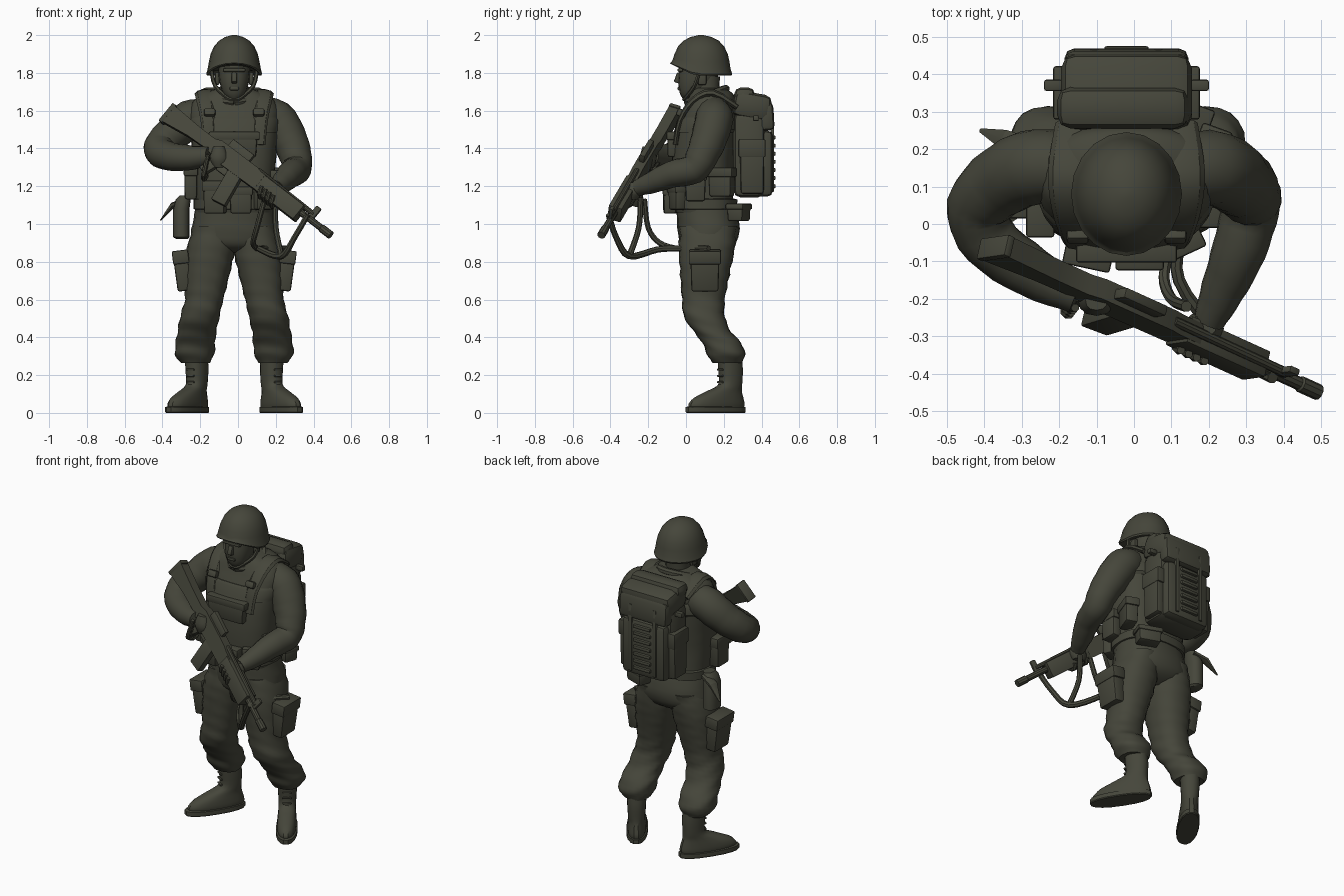
import bpy, bmesh, math, random
from mathutils import Vector, Matrix, Euler

random.seed(4)
mat = bpy.data.materials.new("dark_olive")
mat.diffuse_color = (0.06, 0.061, 0.043, 1)
CX = -0.02  # body midline


def finish(name, bm):
    bmesh.ops.recalc_face_normals(bm, faces=bm.faces)
    me = bpy.data.meshes.new(name)
    bm.to_mesh(me)
    bm.free()
    me.materials.append(mat)
    o = bpy.data.objects.new(name, me)
    bpy.context.collection.objects.link(o)
    return o


def spline(rows, k):
    """Catmull-Rom resampling of equal-length tuples."""
    if k < 2:
        return rows
    out = []
    for i in range(len(rows) - 1):
        quad = list(zip(rows[max(i - 1, 0)], rows[i], rows[i + 1], rows[min(i + 2, len(rows) - 1)]))
        for j in range(k):
            t = j / k
            out.append(tuple(0.5 * (2 * b + (c - a) * t + (2 * a - 5 * b + 4 * c - d) * t * t
                                    + (3 * b - a - 3 * c + d) * t ** 3) for a, b, c, d in quad))
    return out + [rows[-1]]


def skin(name, loops):
    bm = bmesh.new()
    vs = [[bm.verts.new(p) for p in lp] for lp in loops]
    n = len(vs[0])
    for a, b in zip(vs, vs[1:]):
        for i in range(n):
            bm.faces.new((a[i], a[(i + 1) % n], b[(i + 1) % n], b[i]))
    bm.faces.new(vs[0])
    bm.faces.new(vs[-1])
    return finish(name, bm)


def loft(name, rings, n=20, p=2.3, k=3, fold=0.0):
    """Stack of horizontal rounded sections (x, y, z, rx, ry); fold adds cloth creases."""
    loops = []
    for x, y, z, rx, ry in spline(rings, k):
        lp = []
        for i in range(n):
            a = 2 * math.pi * i / n
            c, s = math.cos(a), math.sin(a)
            f = 1 + fold * (math.sin(75 * z + 3 * s + 2 * c) + random.uniform(-.4, .4))
            lp.append((x + f * rx * math.copysign(abs(c) ** (2 / p), c),
                       y + f * ry * math.copysign(abs(s) ** (2 / p), s), z))
        loops.append(lp)
    return skin(name, loops)


def tube(name, rows, n=12, k=3, flat=1.0, fold=0.0, ref=(0, 0, 1)):
    """Round or flattened tube through (x, y, z, r)."""
    rows = spline(rows, k)
    pts = [Vector(r[:3]) for r in rows]
    loops, u = [], Vector(ref)
    for i, c in enumerate(pts):
        t = (pts[min(i + 1, len(pts) - 1)] - pts[max(i - 1, 0)]).normalized()
        u = (u - t * u.dot(t)).normalized()
        v = t.cross(u)
        lp = []
        for j in range(n):
            a = 2 * math.pi * j / n
            r = rows[i][3] * (1 + fold * (math.sin(i * 2.1 + 2 * math.sin(a)) + random.uniform(-.4, .4)))
            lp.append(c + u * (r * flat * math.cos(a)) + v * (r * math.sin(a)))
        loops.append(lp)
    return skin(name, loops)


def box(name, loc, size, rot=(0, 0, 0), bevel=0.012, taper=1.0, M=Matrix()):
    bm = bmesh.new()
    bmesh.ops.create_cube(bm, size=1)
    for v in bm.verts:
        f = taper if v.co.z < 0 else 1
        v.co = Vector((v.co.x * size[0] * f, v.co.y * size[1] * f, v.co.z * size[2]))
    if bevel:
        bmesh.ops.bevel(bm, geom=bm.edges[:], offset=bevel, segments=2, affect='EDGES', profile=.5)
    o = finish(name, bm)
    o.matrix_world = M @ Matrix.Translation(loc) @ Euler([math.radians(a) for a in rot]).to_matrix().to_4x4()
    return o


def pouch(name, loc, size, rot=(0, 0, 0)):
    """Bag with an overlapping flap."""
    box(name, loc, size, rot, taper=.92)
    R = Euler([math.radians(a) for a in rot]).to_matrix()
    box(name + "_flap", Vector(loc) + R @ Vector((0, 0, size[2] * .36)),
        (size[0] * 1.08, size[1] * 1.1, size[2] * .34), rot, bevel=.008)


# helmet with raised front rim
h = loft("helmet", [(CX, .08, z, rx, ry) for z, rx, ry in (
    (1.81, .12, .13), (1.785, .143, .16), (1.795, .148, .165), (1.82, .141, .156), (1.86, .134, .15),
    (1.90, .125, .141), (1.94, .107, .122), (1.97, .081, .094), (1.99, .048, .056), (2.0, .012, .012))],
    n=20, p=2, k=1)
for v in h.data.vertices:
    if v.co.y < .05 and v.co.z < 1.88:
        v.co.z += .45 * (.05 - v.co.y) * (1.88 - v.co.z) / .09

# head
loft("head", [(CX, .012, 1.665, .03, .03), (CX, .03, 1.69, .058, .062), (CX, .05, 1.735, .074, .09),
              (CX, .065, 1.78, .082, .105), (CX, .075, 1.87, .087, .105)], n=16, k=2)
box("nose", (CX, -.037, 1.772), (.03, .04, .055), (-20, 0, 0), .008)
box("brow", (CX, -.03, 1.815), (.12, .03, .02), bevel=.008)
box("mouth", (CX, -.032, 1.717), (.05, .025, .018), bevel=.006)
loft("neck", [(CX, .1, 1.6, .085, .085), (CX, .1, 1.68, .07, .075), (CX, .1, 1.78, .07, .08)])
for s in (-1, 1):
    box("ear", (CX + s * .09, .085, 1.77), (.025, .045, .07), bevel=.01)
    tube("chin_strap", [(CX + s * .12, .07, 1.81, .011), (CX + s * .1, .045, 1.73, .011),
                        (CX + s * .03, -.005, 1.665, .01), (CX, -.01, 1.66, .01)], n=6)

# torso, vest and collar
loft("vest", [(CX, .1, 1.06, .2, .15), (CX, .09, 1.13, .205, .16), (CX, .085, 1.25, .215, .162),
              (CX, .095, 1.4, .225, .165), (CX, .11, 1.52, .235, .155), (CX, .125, 1.6, .238, .14),
              (CX, .135, 1.66, .21, .125), (CX, .135, 1.695, .15, .11), (CX, .12, 1.72, .08, .08)],
     n=28, p=2.6, fold=.006)
tube("collar", [(CX + .105 * math.cos(a), .11 + .1 * math.sin(a), 1.68 + .035 * math.sin(a), .022)
                for a in [i * math.pi / 8 - math.pi / 2 for i in range(17)]], n=8, k=1)
loft("vest_band", [(CX, .1, 1.485, .232, .168), (CX, .11, 1.5, .238, .17), (CX, .115, 1.55, .242, .163),
                   (CX, .118, 1.565, .235, .152)], n=28, p=2.6, k=1)
for s in (-1, 1):
    tube("pack_strap", [(CX + s * .13, -.055, 1.42, .035), (CX + s * .14, -.03, 1.55, .038),
                        (CX + s * .155, .04, 1.655, .045), (CX + s * .16, .14, 1.695, .05),
                        (CX + s * .15, .27, 1.62, .04)], n=8, flat=.4, ref=(0, -1, 0))
    box("strap_buckle", (CX + s * .13, -.032, 1.59), (.06, .035, .04), (-25, 0, 0), .01)
pouch("chest_pouch", (CX, -.07, 1.42), (.25, .06, .13))

# belt and its pouches
loft("belt", [(CX, .1, 1.075, .2, .15), (CX, .1, 1.08, .215, .17), (CX, .1, 1.13, .215, .172),
              (CX, .1, 1.135, .2, .15)], n=28, p=2.5, k=1)
for name, loc, size, rz in (
        ("front_pouch", (-.12, -.075, 1.14), (.12, .08, .17), -12),
        ("front_pouch", (.015, -.085, 1.125), (.12, .07, .14), 0),
        ("front_pouch", (.13, -.045, 1.14), (.1, .07, .13), 25),
        ("side_pouch", (-.25, .03, 1.22), (.07, .12, .18), 0),
        ("side_pouch", (.205, .05, 1.2), (.07, .11, .16), 0),
        ("side_pouch", (.2, .19, 1.22), (.08, .13, .15), -20),
        ("rear_pouch", (.13, .28, 1.06), (.14, .09, .09), -20)):
    pouch(name, loc, size, (0, 0, rz))
loft("canteen", [(-.295, .17, .92, .03, .04), (-.3, .17, .93, .043, .06), (-.3, .17, 1.08, .043, .06),
                 (-.29, .17, 1.13, .04, .05), (-.28, .17, 1.15, .03, .04)], n=14, k=1)
tube("tool_blade", [(-.27, .2, 1.13, .03), (-.345, .225, 1.1, .03), (-.41, .25, 1.02, .006)], n=6, k=1, flat=.5)

# trousers
loft("trouser_seat", [(CX, .1, 1.12, .2, .15), (CX, .115, 1.03, .215, .163), (CX, .12, .95, .228, .163),
                      (CX, .115, .9, .215, .145), (CX, .11, .87, .17, .115), (CX, .11, .85, .07, .07)],
     n=24, fold=.008)
for s in (-1, 1):
    loft("trouser_leg", [(CX + s * d, y, z, rx, ry) for d, y, z, rx, ry in (
        (.105, .12, .99, .108, .15), (.123, .11, .87, .128, .148), (.143, .1, .73, .118, .13),
        (.16, .092, .6, .102, .113), (.182, .097, .51, .104, .108), (.197, .14, .43, .102, .098),
        (.205, .19, .37, .105, .103), (.21, .212, .31, .103, .1), (.205, .218, .265, .078, .08))],
        n=20, k=4, fold=.03)
    pouch("thigh_pocket", (CX + s * .275, .1, .75), (.08, .155, .21), (0, s * 7, 0))
    # boots, turned outwards
    parts = [loft("boot", [(0, -.085, .03, .054, .17), (0, -.083, .05, .056, .17), (0, -.07, .08, .054, .15),
                           (0, -.035, .115, .05, .105), (0, .002, .15, .05, .066), (0, .005, .22, .054, .066),
                           (0, 0, .285, .056, .066)], n=18),
             loft("boot_sole", [(0, -.09, 0, .058, .178), (0, -.09, .005, .062, .183), (0, -.09, .03, .062, .183),
                                (0, -.09, .034, .05, .17)], n=18, k=1)]
    parts += [box("boot_lace", (0, 0, 0), (.05, .014, .01), bevel=.004) for i in range(4)]
    T = Matrix.Translation((CX + s * .2, .232, 0)) @ Matrix.Rotation(s * math.radians(33), 4, 'Z')
    for i, o in enumerate(parts):
        o.matrix_world = T @ Matrix.Translation((0, -.06, .13 + .033 * (i - 2)) if i > 1 else (0, 0, 0))

# arms
tube("right_arm", [(-.15, .14, 1.575, .085), (-.255, .155, 1.555, .1), (-.35, .115, 1.475, .095),
                   (-.415, .045, 1.405, .085), (-.385, -.045, 1.365, .078), (-.27, -.13, 1.35, .068),
                   (-.15, -.19, 1.36, .05)], n=16, k=4, fold=.018)
tube("left_arm", [(.1, .14, 1.59, .085), (.2, .15, 1.56, .1), (.265, .125, 1.46, .097),
                  (.305, .085, 1.36, .086), (.31, .04, 1.29, .078), (.28, -.07, 1.265, .072),
                  (.235, -.18, 1.22, .058), (.2, -.26, 1.19, .042)], n=16, k=4, fold=.018, ref=(0, -1, 0))

# rifle frame: local x along the barrel, z up
d = Vector((.86, -.39, -.66)).normalized()
up = Vector((0, .3, 1))
up = (up - d * up.dot(d)).normalized()
M = Matrix.Translation((-.37, -.06, 1.595)) @ Matrix((d, up.cross(d), up)).transposed().to_4x4()
bm = bmesh.new()
side = [(0, -.065), (0, .045), (.2, .035), (.31, .035), (.35, .05), (.6, .052), (.63, .045), (.93, .035),
        (.93, -.035), (.64, -.05), (.42, -.055), (.3, -.035), (.18, -.04)]
f = bm.faces.new([bm.verts.new((x, -.028, z)) for x, z in side])
g = bmesh.ops.extrude_face_region(bm, geom=[f])["geom"]
bmesh.ops.translate(bm, vec=(0, .056, 0), verts=[e for e in g if isinstance(e, bmesh.types.BMVert)])
finish("rifle_body", bm).matrix_world = M
for name, rows in (("barrel", [(.9, 0, .005, .018), (1.08, 0, .005, .018), (1.085, 0, .005, .022), (1.15, 0, .005, .022)]),
                   ("gas_tube", [(.6, 0, .045, .014), (1.0, 0, .038, .014)])):
    tube(name, rows, n=10, k=1).matrix_world = M
for name, loc, size, ry in (
        ("magazine", (.53, 0, -.13), (.085, .045, .19), -10), ("pistol_grip", (.38, 0, -.09), (.05, .04, .11), 20),
        ("trigger_guard", (.45, 0, -.07), (.07, .02, .04), 0), ("carry_sight", (.46, 0, .07), (.15, .03, .05), 0),
        ("front_sight", (1.0, 0, .04), (.035, .02, .09), 0), ("handguard", (.8, 0, -.005), (.28, .075, .095), 0),
        ("butt_plate", (.01, 0, -.01), (.025, .06, .12), 0)):
    box(name, loc, size, (0, ry, 0), .006, M=M)

# hands with curled fingers
loft("right_palm", [(-.1, -.2, 1.3, .03, .03), (-.1, -.2, 1.35, .05, .045), (-.1, -.2, 1.41, .03, .03)], n=12)
loft("left_palm", [(.18, -.28, 1.13, .035, .03), (.185, -.28, 1.17, .055, .045), (.19, -.27, 1.22, .03, .03)], n=12)
for i in range(4):
    for name, t, z in (("right_finger", .345 + i * .012, -.075 - i * .022), ("left_finger", .69 + i * .028, -.035)):
        tube(name, [(t, .04, z, .013), (t + .01, .02, z - .025, .014), (t + .01, -.03, z - .015, .014),
                    (t, -.045, z + .02, .011)], n=8, k=2).matrix_world = M

# sling
for rows in ([(.37, -.41, 1.05, .016), (.3, -.37, .93, .016), (.23, -.3, .83, .018), (.12, -.15, .865, .017),
              (.14, -.03, .87, .016), (.27, .12, .87, .016)],
             [(.2, -.24, 1.14, .015), (.2, -.25, .98, .015), (.23, -.3, .83, .016)],
             [(.14, -.22, 1.13, .015), (.1, -.2, .98, .015), (.08, -.14, .9, .015), (.1, -.05, .87, .015)]):
    tube("sling", rows, n=8, k=4)

# backpack
box("pack_body", (CX, .335, 1.365), (.34, .17, .45), bevel=.04)
box("pack_lid", (CX, .35, 1.625), (.35, .2, .14), (-10, 0, 0), .04)
box("pack_roll", (CX - .01, .31, 1.68), (.35, .11, .085), bevel=.035)
box("pack_lid_flap", (CX, .425, 1.57), (.33, .08, .15), (4, 0, 0), .025)
box("pack_outer_pocket", (CX, .415, 1.32), (.3, .09, .35), bevel=.03)
for i in range(7):
    box("pack_ladder_strap", (CX, .46, 1.2 + i * .043), (.12, .03, .022), bevel=.008)
for s in (-1, 1):
    pouch("pack_side_pocket", (CX + s * .158, .35, 1.3), (.07, .13, .28))
    box("pack_vertical_strap", (CX + s * .085, .457, 1.38), (.025, .02, .42), bevel=.006)
    box("pack_side_buckle", (CX + s * .195, .37, 1.56), (.05, .03, .03), bevel=.006)

# shading
for o in bpy.data.objects:
    o.select_set(True)
bpy.context.view_layer.objects.active = bpy.data.objects["helmet"]
bpy.ops.object.shade_smooth_by_angle(angle=math.radians(32))
